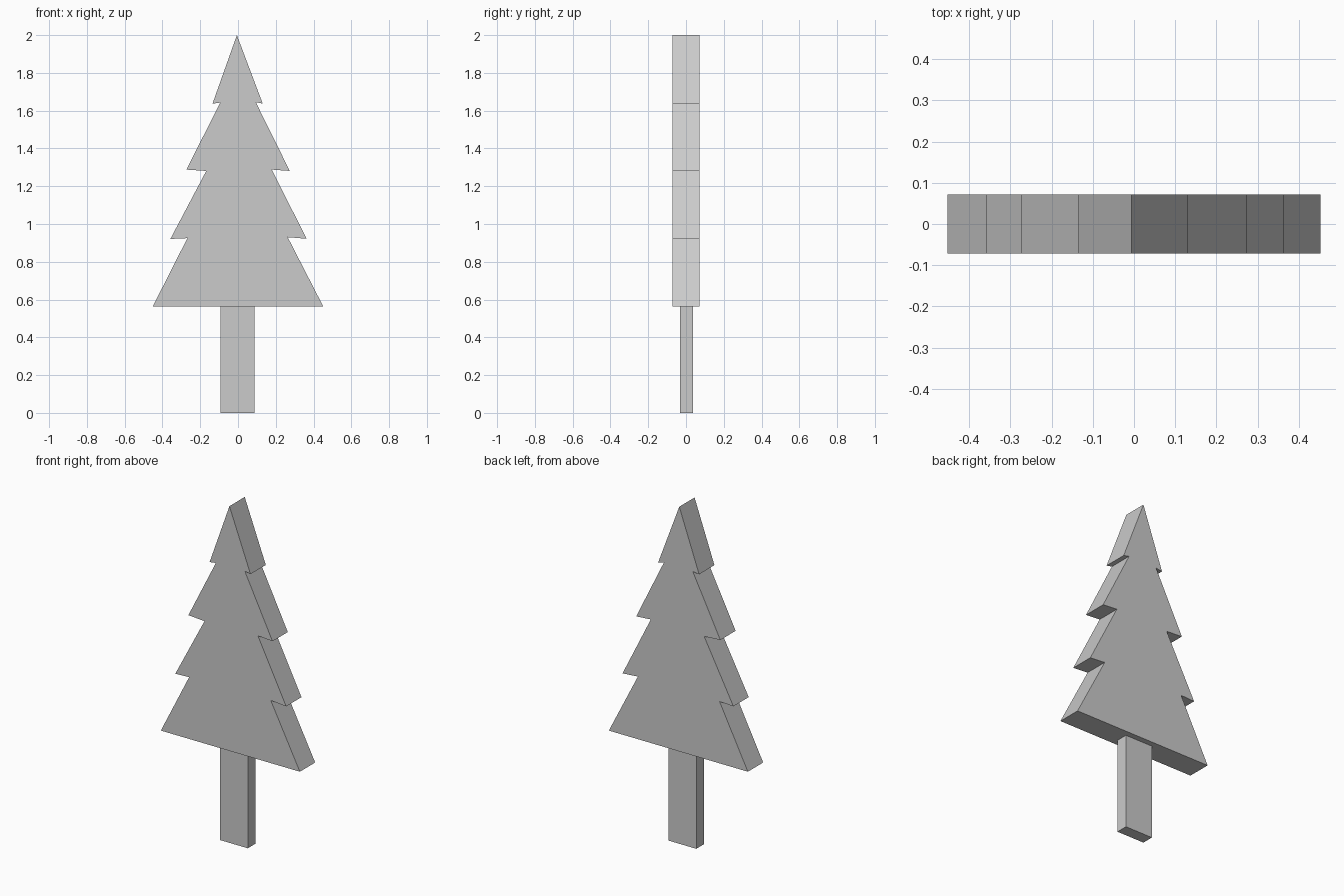
import bpy, bmesh

if "Cube" in bpy.data.objects:
    bpy.data.objects.remove(bpy.data.objects["Cube"])


def extrude_profile(name, points, y0, y1):
    """Solid made by extruding an XZ outline from y0 to y1."""
    bm = bmesh.new()
    face = bm.faces.new([bm.verts.new((x, y0, z)) for x, z in points])
    out = bmesh.ops.extrude_face_region(bm, geom=[face], use_keep_orig=True)
    moved = [g for g in out["geom"] if isinstance(g, bmesh.types.BMVert)]
    bmesh.ops.translate(bm, verts=moved, vec=(0, y1 - y0, 0))
    bmesh.ops.recalc_face_normals(bm, faces=bm.faces)
    mesh = bpy.data.meshes.new(name)
    bm.to_mesh(mesh)
    bm.free()
    obj = bpy.data.objects.new(name, mesh)
    bpy.context.collection.objects.link(obj)
    return obj


# Foliage: slightly uneven four-tier outline, clockwise from the tip
foliage = [
    (-0.006, 2.0),
    (0.131, 1.637), (0.094, 1.645),
    (0.274, 1.281), (0.179, 1.288),
    (0.363, 0.922), (0.263, 0.93),
    (0.452, 0.562), (-0.452, 0.562),
    (-0.268, 0.925), (-0.358, 0.921),
    (-0.168, 1.281), (-0.273, 1.288),
    (-0.094, 1.643), (-0.135, 1.637),
]
extrude_profile("foliage", foliage, -0.071, 0.071)

# Trunk: thinner plank under the foliage
trunk = [(-0.093, 0), (0.087, 0), (0.087, 0.562), (-0.093, 0.562)]
extrude_profile("trunk", trunk, -0.033, 0.037)
